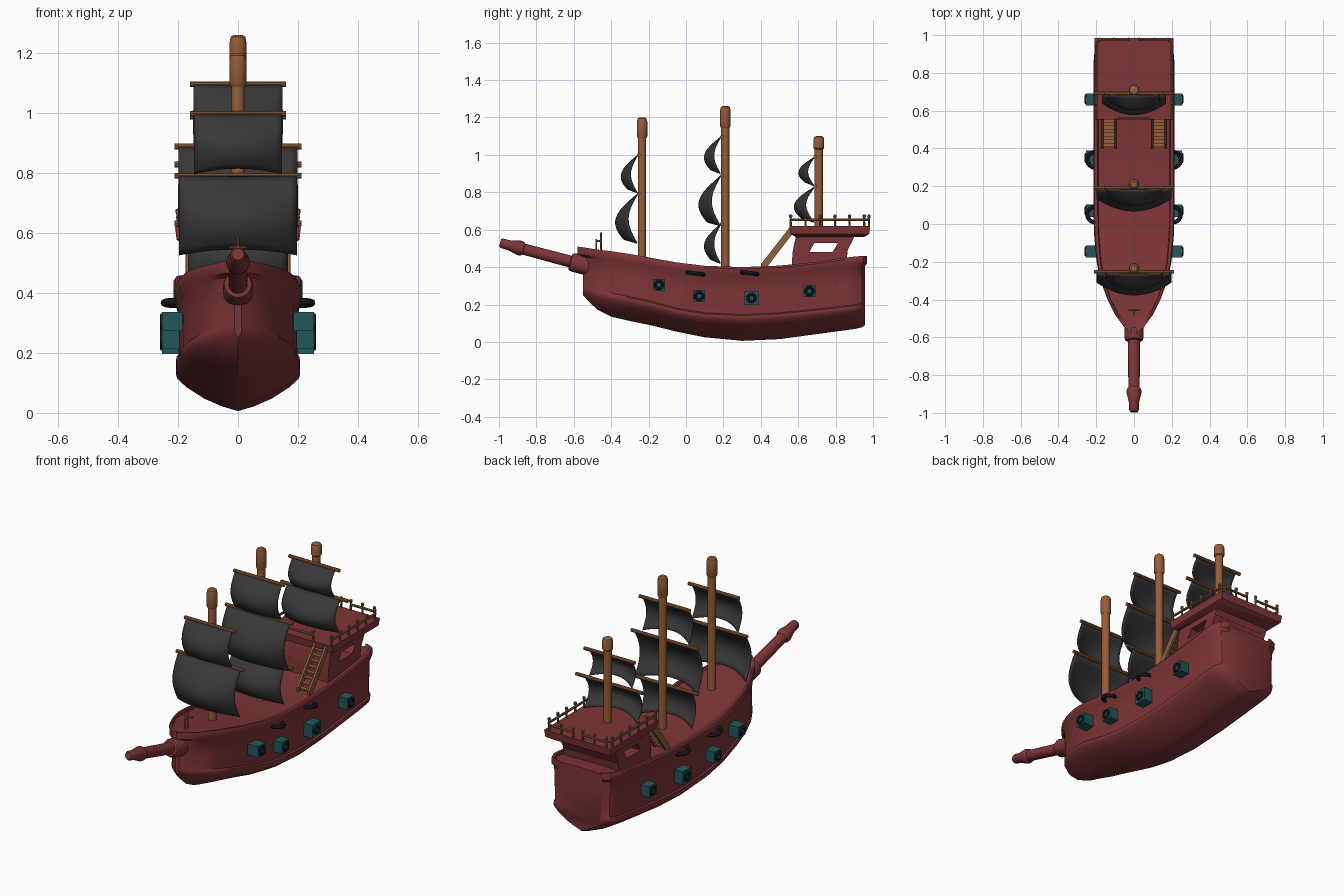
import bpy, bmesh, math
from mathutils import Vector

cube = bpy.data.objects.get("Cube")
if cube:
    bpy.data.objects.remove(cube)


def material(name, rgb):
    m = bpy.data.materials.new(name)
    m.use_nodes = True
    m.diffuse_color = (*rgb, 1)
    m.node_tree.nodes["Principled BSDF"].inputs["Base Color"].default_value = (*rgb, 1)
    return m


RED = material("hull red", (0.21, 0.035, 0.038))
WOOD = material("mast wood", (0.31, 0.11, 0.04))
RAIL = material("rail wood", (0.27, 0.12, 0.045))
SAIL = material("sail charcoal", (0.04, 0.04, 0.04))
TEAL = material("port teal", (0.015, 0.095, 0.1))
BLACK = material("iron black", (0.012, 0.016, 0.017))
built = []


def add(name, bm, mat):
    bmesh.ops.recalc_face_normals(bm, faces=bm.faces)
    mesh = bpy.data.meshes.new(name)
    bm.to_mesh(mesh)
    bm.free()
    mesh.materials.append(mat)
    ob = bpy.data.objects.new(name, mesh)
    bpy.context.collection.objects.link(ob)
    built.append(ob)
    return ob


def loft(name, rings, mat, capped=True):
    bm = bmesh.new()
    rows = [[bm.verts.new(p) for p in ring] for ring in rings]
    for a, b in zip(rows, rows[1:]):
        for i in range(len(a)):
            j = (i + 1) % len(a)
            bm.faces.new((a[i], a[j], b[j], b[i]))
    if capped:
        bm.faces.new(rows[0])
        bm.faces.new(rows[-1])
    return add(name, bm, mat)


def lathe(name, start, end, profile, mat, sides=16):
    """Turned part; profile is (radius, fraction along the axis)."""
    start, axis = Vector(start), Vector(end) - Vector(start)
    turn = axis.to_track_quat('Z', 'Y')
    rings = []
    for r, t in profile:
        rings.append([start + axis * t + turn @ Vector((r * math.cos(a), r * math.sin(a), 0))
                      for a in (math.tau * i / sides for i in range(sides))])
    return loft(name, rings, mat)


def rod(name, start, end, r, mat, sides=10):
    return lathe(name, start, end, [(r, 0), (r, 1)], mat, sides)


def prism(name, outline, x0, x1, mat):
    return loft(name, [[(x, y, z) for y, z in outline] for x in (x0, x1)], mat)


def box(name, c, s, mat):
    x, y, z = c
    dy, dz = s[1] / 2, s[2] / 2
    return prism(name, [(y - dy, z - dz), (y + dy, z - dz), (y + dy, z + dz), (y - dy, z + dz)],
                 x - s[0] / 2, x + s[0] / 2, mat)


# Hull stations: y, half width, keel height, wale height, rim height
stations = [
    (-.55, .012, .25, .275, .51), (-.52, .05, .215, .265, .505), (-.47, .092, .17, .25, .495),
    (-.4, .132, .135, .235, .485), (-.3, .167, .112, .215, .47), (-.2, .187, .092, .195, .452),
    (-.05, .2, .055, .155, .425), (.1, .203, .025, .13, .407), (.3, .203, .006, .12, .4),
    (.5, .203, .015, .13, .408), (.7, .203, .042, .15, .428), (.85, .203, .062, .167, .45),
    (.905, .198, .07, .174, .457), (.94, .178, .078, .18, .46), (.957, .14, .09, .182, .46)]


def hull_ring(y, w, keel, wale, rim):
    reach = .03 * max(0, min(1, (-.4 - y) / .15))
    stern = .01 if y > .93 else 0
    d = wale - keel
    half = [(0, keel), (.25 * w, keel + .13 * d), (.55 * w, keel + .36 * d), (.85 * w, keel + .7 * d),
            (w, wale - .005), (1.02 * w, wale + .008), (1.01 * w, wale + .02), (.97 * w, wale + .026),
            (.98 * w, (wale + rim) / 2), (w, rim - .055), (1.05 * w, rim - .04), (1.06 * w, rim - .01),
            (1.03 * w, rim), (.95 * w, rim), (.93 * w, rim - .014), (0, rim - .01)]
    pts = []
    for i, (x, z) in enumerate(half):
        lip = (stern - reach) if 10 <= i <= 13 else 0
        pts.append((x, y + lip, z))
    return pts + [(-x, py, z) for x, py, z in reversed(pts[1:-1])]


loft("hull", [hull_ring(*s) for s in stations], RED)

# Bowsprit with root collar and flared tip
lathe("bowsprit", (0, -.5, .398), (0, -.994, .53),
      [(.05, 0), (.05, .21), (.045, .235), (.032, .24), (.03, .74), (.038, .76), (.04, .79),
       (.027, .9), (.026, .98), (.02, 1)], RED, 20)

# Bow ornament
rod("bow_post", (0, -.455, .48), (0, -.455, .585), .005, RAIL)
rod("bow_post_front", (0, -.48, .49), (0, -.48, .55), .005, RAIL)
rod("bow_crossbar", (-.03, -.455, .552), (.03, -.455, .552), .006, RAIL)
rod("bow_brace", (0, -.485, .54), (0, -.45, .54), .005, RAIL)

# Stern cabin: full-width pieces around the side window openings
pieces = {"cabin_sill": [(.565, .4), (.85, .4), (.865, .482), (.57, .482)],
          "cabin_front": [(.57, .48), (.66, .48), (.687, .532), (.58, .532)],
          "cabin_back": [(.783, .48), (.86, .48), (.885, .532), (.815, .532)],
          "cabin_lintel": [(.58, .53), (.885, .53), (.905, .575), (.59, .575)]}
for name, outline in pieces.items():
    prism(name, outline, -.175, .175, RED)

# Poop deck with a chamfered underside
loft("poop_deck", [[(-w, a, z), (w, a, z), (w, b, z), (-w, b, z)] for w, a, b, z in
                   [(.18, .585, .955, .562), (.205, .558, .98, .578), (.21, .552, .985, .62)]], RED)

# Rails and posts around the poop deck
top = .652
front, back, side = .56, .978, .2
for s in (-1, 1):
    rod("side_rail", (s * side, front, top), (s * side, back - .02, top), .007, RAIL)
    rod("rail_corner", (s * side, back - .02, top), (s * (side - .02), back, top), .007, RAIL)
    rod("back_rail", (s * (side - .02), back, top), (s * .03, back, top), .007, RAIL)
    posts = [(side, front + i * (back - .025 - front) / 5) for i in range(6)]
    posts += [(.18, back), (.105, back), (.03, back), (.085, front)]
    for x, y in posts:
        lathe("rail_post", (s * x, y, .61), (s * x, y, .682),
              [(.006, 0), (.005, .7), (.009, .82), (.008, .95), (.003, 1)], RAIL, 8)
rod("front_rail", (-.085, front, top), (.085, front, top), .007, RAIL)

# Stairs up to the poop deck
for s in (-1, 1):
    for x in (.097, .168):
        prism("stair_stringer", [(.4, .39), (.425, .39), (.575, .585), (.56, .62), (.4, .415)],
              s * x - .006, s * x + .006, RAIL)
    for i in range(8):
        t = (i + .5) / 8
        box("stair_step", (s * .132, .41 + .15 * t, .395 + .2 * t), (.066, .024, .008), WOOD)

# Masts with thicker rounded caps
for name, y, z0, cap, z1 in [("fore_mast", -.235, .44, 1.09, 1.2), ("main_mast", .21, .38, 1.145, 1.262),
                             ("mizzen_mast", .71, .6, 1.03, 1.1)]:
    rod(name, (0, y, z0), (0, y, cap + .01), .022, WOOD, 20)
    lathe(name + "_cap", (0, y, cap), (0, y, z1),
          [(.023, 0), (.028, .08), (.028, .8), (.024, .94), (.015, 1)], WOOD, 20)


def sail(name, y, z0, z1, w, depth, yard):
    """Billowing sheet hung from a yard; the middle swells more than the edges."""
    n, m = 16, 12
    bm = bmesh.new()
    grid = []
    for j in range(m + 1):
        t = j / m
        row = []
        for i in range(n + 1):
            u = 2 * i / n - 1
            mid = 1 - u * u
            swell = depth * (mid * math.sin(.8 * math.pi * t) + .42 * u * u * math.sin(math.pi * t))
            row.append(bm.verts.new((u * w, y - .026 - swell, z1 + (z0 - z1) * t + .02 * t * mid)))
        grid.append(row)
    for a, b in zip(grid, grid[1:]):
        for i in range(n):
            bm.faces.new((a[i], a[i + 1], b[i + 1], b[i]))
    ob = add(name, bm, SAIL)
    mod = ob.modifiers.new("thickness", 'SOLIDIFY')
    mod.thickness = .006
    mod.offset = 0
    rod(name + "_yard", (-yard, y - .018, z1 + .004), (yard, y - .018, z1 + .004), .01, WOOD)


sail("fore_upper_sail", -.235, .797, .995, .146, .085, .16)
sail("fore_lower_sail", -.235, .527, .788, .196, .115, .212)
sail("main_upper_sail", .21, .9, 1.093, .148, .085, .16)
sail("main_middle_sail", .21, .62, .885, .198, .115, .212)
sail("main_lower_sail", .21, .42, .628, .165, .085, .212)
sail("mizzen_upper_sail", .71, .835, .985, .135, .08, .16)
sail("mizzen_lower_sail", .71, .64, .825, .168, .105, .212)


def ring(name, c, R, r, arc, point, mat, steps=16):
    """Round bar swept along an arc given by point(angle) -> direction."""
    rings = []
    steps_list = [arc[0] + (arc[1] - arc[0]) * i / steps for i in range(steps + 1)]
    for a in steps_list:
        d, side_dir = point(a)
        rings.append([Vector(c) + d * (R + r * math.cos(b)) + side_dir * r * math.sin(b)
                      for b in (math.tau * k / 8 for k in range(8))])
    return loft(name, rings, mat)


# Gun ports with iron muzzle rings, and mooring loops, on both sides
for s in (-1, 1):
    for y, z, size in [(-.145, .305, .064), (.07, .245, .064), (.35, .235, .076), (.66, .272, .064)]:
        box("gun_port", (s * .218, y, z), (.07, size, size), TEAL)
        ring("muzzle_ring", (s * .253, y, z), .02, .008, (0, math.tau),
             lambda a: (Vector((0, math.cos(a), math.sin(a))), Vector((1, 0, 0))), BLACK)
    for y, z in [(.05, .366), (.34, .368)]:
        ring("mooring_loop", (s * .205, y, z), .042, .011, (-math.pi / 2, math.pi / 2),
             lambda a: (Vector((s * math.cos(a), math.sin(a), -.12 * math.sin(a))), Vector((0, 0, 1))), BLACK)

# Smooth rounded surfaces, keep edges crisp
bpy.ops.object.select_all(action='DESELECT')
for ob in built:
    ob.select_set(True)
bpy.context.view_layer.objects.active = built[0]
bpy.ops.object.shade_smooth_by_angle(angle=math.radians(35))
